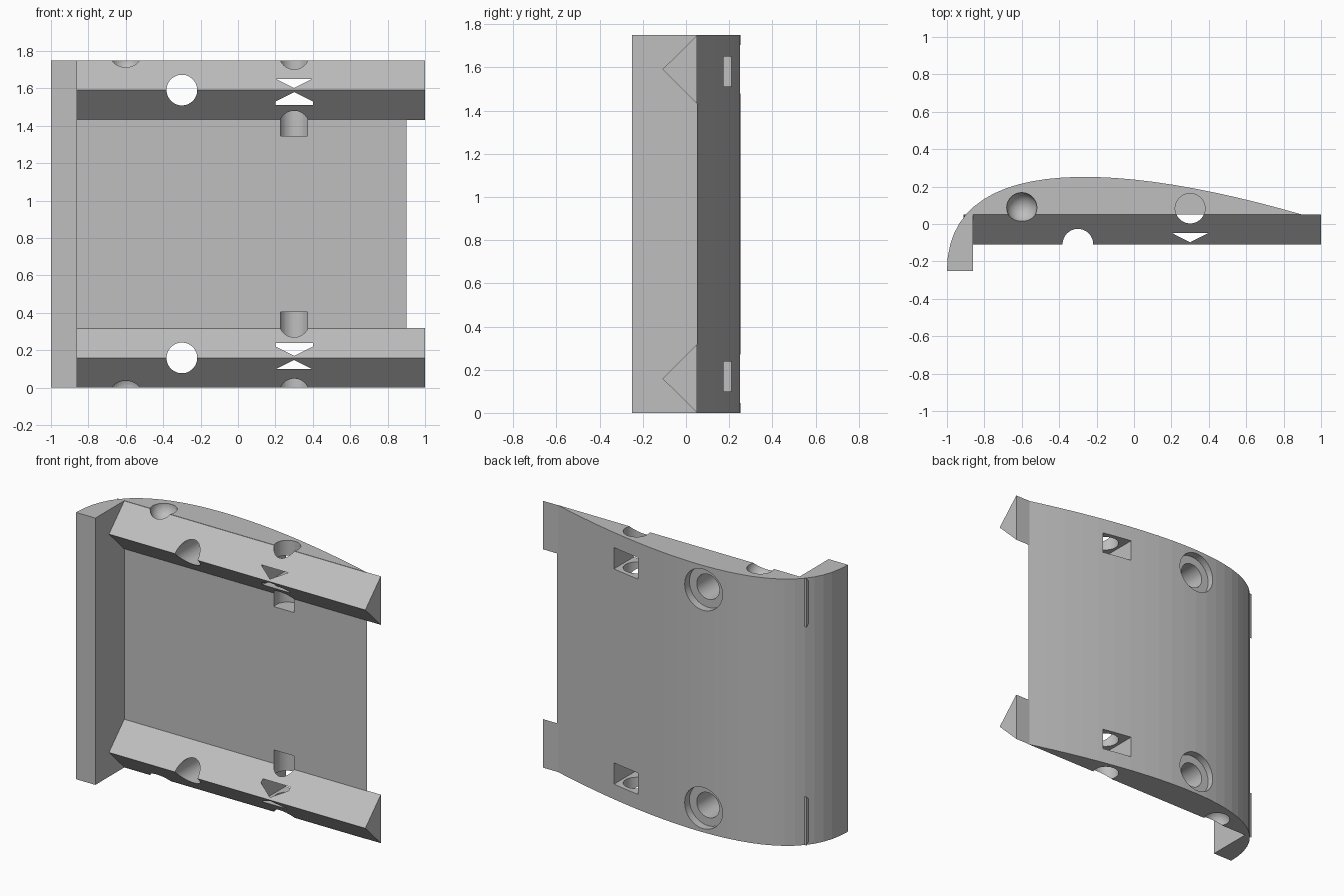
import bpy
import bmesh
from math import pi
from mathutils import Matrix, Vector
from mathutils.geometry import interpolate_bezier

if "Cube" in bpy.data.objects:
    bpy.data.objects.remove(bpy.data.objects["Cube"], do_unlink=True)

HEIGHT = 1.75
RAIL = 0.159          # half height and depth of a rail
FACE = 0.05           # front plane of the curved plate

grey = bpy.data.materials.new("plain_grey")
grey.use_nodes = True
grey.diffuse_color = (0.52, 0.52, 0.52, 1)
grey.node_tree.nodes["Principled BSDF"].inputs["Base Color"].default_value = (0.52, 0.52, 0.52, 1)


def finish(name, bm):
    bmesh.ops.recalc_face_normals(bm, faces=bm.faces)
    mesh = bpy.data.meshes.new(name)
    bm.to_mesh(mesh)
    bm.free()
    mesh.materials.append(grey)
    obj = bpy.data.objects.new(name, mesh)
    bpy.context.collection.objects.link(obj)
    return obj


def extrude(name, points, direction):
    bm = bmesh.new()
    face = bm.faces.new([bm.verts.new(p) for p in points])
    moved = bmesh.ops.extrude_face_region(bm, geom=[face], use_keep_orig=True)
    verts = [v for v in moved["geom"] if isinstance(v, bmesh.types.BMVert)]
    bmesh.ops.translate(bm, verts=verts, vec=direction)
    return finish(name, bm)


def cylinder(name, center, radius, length, along_y=False):
    bm = bmesh.new()
    turn = Matrix.Rotation(pi / 2, 4, "X") if along_y else Matrix()
    bmesh.ops.create_cone(bm, cap_ends=True, segments=48, radius1=radius, radius2=radius,
                          depth=length, matrix=Matrix.Translation(center) @ turn)
    return finish(name, bm)


def ball(name, center, radius):
    bm = bmesh.new()
    bmesh.ops.create_uvsphere(bm, u_segments=40, v_segments=21, radius=radius,
                              matrix=Matrix.Translation(center))
    return finish(name, bm)


def combine(target, other, operation):
    mod = target.modifiers.new(operation, "BOOLEAN")
    mod.operation = operation
    mod.solver = "EXACT"
    mod.object = other
    bpy.context.view_layer.objects.active = target
    bpy.ops.object.modifier_apply(modifier=mod.name)
    bpy.data.objects.remove(other, do_unlink=True)


# Curved plate with a lip along its right edge
curve = interpolate_bezier(Vector((-1, -0.25, 0)), Vector((-1, 0.38, 0)),
                           Vector((-0.1, 0.34, 0)), Vector((0.9, FACE, 0)), 26)
outline = list(curve) + [Vector((-0.86, FACE, 0)), Vector((-0.86, -0.25, 0))]
body = extrude("curved_plate", outline, (0, 0, HEIGHT))

# V-shaped rails at the bottom and top
centers = (RAIL, HEIGHT - RAIL)
for z in centers:
    section = [(-0.912, FACE + 0.002, z - RAIL), (-0.912, FACE - RAIL, z),
               (-0.912, FACE + 0.002, z + RAIL)]
    combine(body, extrude("rail", section, (1.912, 0, 0)), "UNION")

# Holes, recesses and pockets, mirrored between the rails
for z, end, inward in zip(centers, (0, HEIGHT), (1, -1)):
    pocket = [(0.2, 0.4), (0.2, -0.047), (0.3, -0.098), (0.4, -0.047), (0.4, 0.4)]
    low = z + 0.01 * inward - 0.07
    cutters = [
        cylinder("screw_hole", (-0.3, 0, z), 0.082, 1, True),
        cylinder("screw_recess", (-0.3, 0.3, z), 0.135, 0.2, True),
        cylinder("pin_hole", (0.3, 0.083, end + 0.155 * inward), 0.08, 0.5),
        ball("ball_socket", (-0.6, 0.087, end), 0.081),
        extrude("strap_pocket", [(x, y, low) for x, y in pocket], (0, 0, 0.14)),
    ]
    for cutter in cutters:
        combine(body, cutter, "DIFFERENCE")
